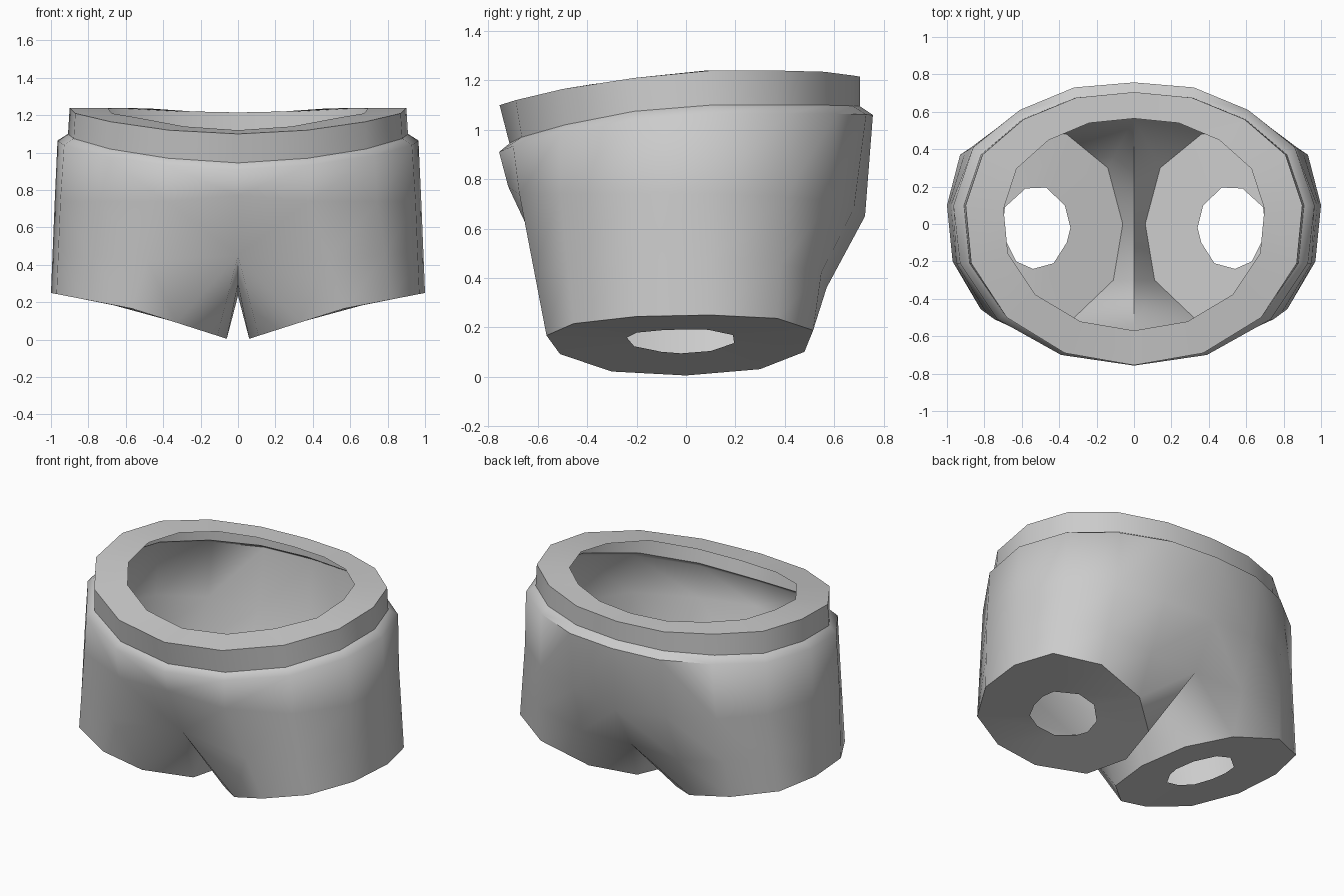
import bpy, bmesh, math

if "Cube" in bpy.data.objects:
    bpy.data.objects.remove(bpy.data.objects["Cube"])

grey = bpy.data.materials.new("grey fabric")
grey.diffuse_color = (0.6, 0.6, 0.6, 1)
grey.use_nodes = True
grey.node_tree.nodes["Principled BSDF"].inputs["Base Color"].default_value = grey.diffuse_color

# Half profiles, front centre round the right side to back centre: x, y, z
BAND_TOP = [(0, -.755, 1.10), (.37, -.69, 1.12), (.68, -.50, 1.165), (.87, -.21, 1.21), (.90, .10, 1.24),
            (.81, .37, 1.24), (.59, .56, 1.235), (.31, .675, 1.22), (0, .705, 1.215)]
BAND_LOW_Z = [.945, .97, 1.02, 1.075, 1.10, 1.10, 1.10, 1.097, 1.095]
BAND_LOW_Y = [-.715, -.665, -.49, -.21, .10, .37, .56, .675, .705]
SHOULDER = [(0, -.757), (.39, -.70), (.73, -.51), (.93, -.21), (.965, .10),
            (.86, .41), (.61, .61), (.32, .73), (0, .757)]
MIDDLE = [(0, -.72, .77), (.38, -.675, .74), (.745, -.51, .74), (.95, -.21, .74), (.98, .10, .74),
          (.87, .405, .73), (.63, .59, .71), (.33, .68, .68), (0, .725, .65)]
# Leg opening, matching the half profile, then the two crotch points
HEM = [(.33, -.51), (.57, -.565), (.82, -.455), (.97, -.20), (1, .10), (.93, .37),
       (.68, .515), (.36, .48), (.14, .30), (.06, 0), (.11, -.30)]
HOLE = [(.43, -.21), (.54, -.24), (.63, -.20), (.68, -.10), (.70, 0), (.69, .09),
        (.58, .19), (.47, .195), (.37, .10), (.34, -.02), (.36, -.10)]


def hem_z(x):
    """Height of the sloping leg opening."""
    return .005 + (x - .06) * .32 if x < .56 else .165 + (x - .56) * .193


def strip(bm, a, b, closed=False):
    """Quads between two rows of vertices."""
    n = len(a)
    for i in range(n if closed else n - 1):
        j = (i + 1) % n
        bm.faces.new((a[i], a[j], b[j], b[i]))


def row(bm, points):
    return [bm.verts.new(p) for p in points]


def finish(name, bm, angle):
    """Mirror the half mesh and shade it."""
    geom = bm.verts[:] + bm.edges[:] + bm.faces[:]
    copy = bmesh.ops.duplicate(bm, geom=geom)["geom"]
    verts = [g for g in copy if isinstance(g, bmesh.types.BMVert)]
    for v in verts:
        v.co.x = -v.co.x
    bmesh.ops.reverse_faces(bm, faces=[g for g in copy if isinstance(g, bmesh.types.BMFace)])
    bmesh.ops.remove_doubles(bm, verts=bm.verts[:], dist=.0005)
    mesh = bpy.data.meshes.new(name)
    bm.to_mesh(mesh)
    bm.free()
    mesh.materials.append(grey)
    obj = bpy.data.objects.new(name, mesh)
    bpy.context.collection.objects.link(obj)
    bpy.ops.object.select_all(action='DESELECT')
    obj.select_set(True)
    bpy.context.view_layer.objects.active = obj
    bpy.ops.object.shade_smooth_by_angle(angle=math.radians(angle))


band_low = [(t[0] * 1.01, y, z) for t, y, z in zip(BAND_TOP, BAND_LOW_Y, BAND_LOW_Z)]

# Waistband: upright wall with a flat rim turned inward
bm = bmesh.new()
top = row(bm, BAND_TOP)
strip(bm, row(bm, band_low), top)
rim = row(bm, [(x * .775, y * (.755 if y < 0 else .80), z + (.02 if y < -.4 else 0))
               for x, y, z in BAND_TOP])
strip(bm, top, rim)
finish("waistband", bm, 35)

# Body: rounded shoulder, hips, crotch and both legs
bm = bmesh.new()
lip = row(bm, band_low)
shoulder = row(bm, [(x, y, z - .035) for (x, y), z in zip(SHOULDER, BAND_LOW_Z)])
middle = row(bm, MIDDLE)
strip(bm, shoulder, lip)
strip(bm, middle, shoulder)
hem = row(bm, [(x, y, hem_z(x)) for x, y in HEM])
crotch_front, crotch_back, crotch_mid, crotch_fore = row(
    bm, [(0, -.57, .45), (0, .565, .37), (0, 0, .235), (0, -.30, .30)])
# hip row meets the leg tube
thigh = [crotch_front]
for m, h in zip(middle[1:8], hem[1:8]):
    thigh.append(bm.verts.new(m.co.lerp(h.co, .55)))
thigh.append(crotch_back)
strip(bm, thigh, middle)
strip(bm, hem, thigh + [crotch_mid, crotch_fore], closed=True)
finish("shorts_body", bm, 60)

# Leg cuffs: flat sloping ring around each leg hole
bm = bmesh.new()
outer = row(bm, [(x, y, hem_z(x)) for x, y in HEM])
hole = row(bm, [(x, y, hem_z(x)) for x, y in HOLE])
strip(bm, hole, outer, closed=True)
finish("leg_cuffs", bm, 30)
